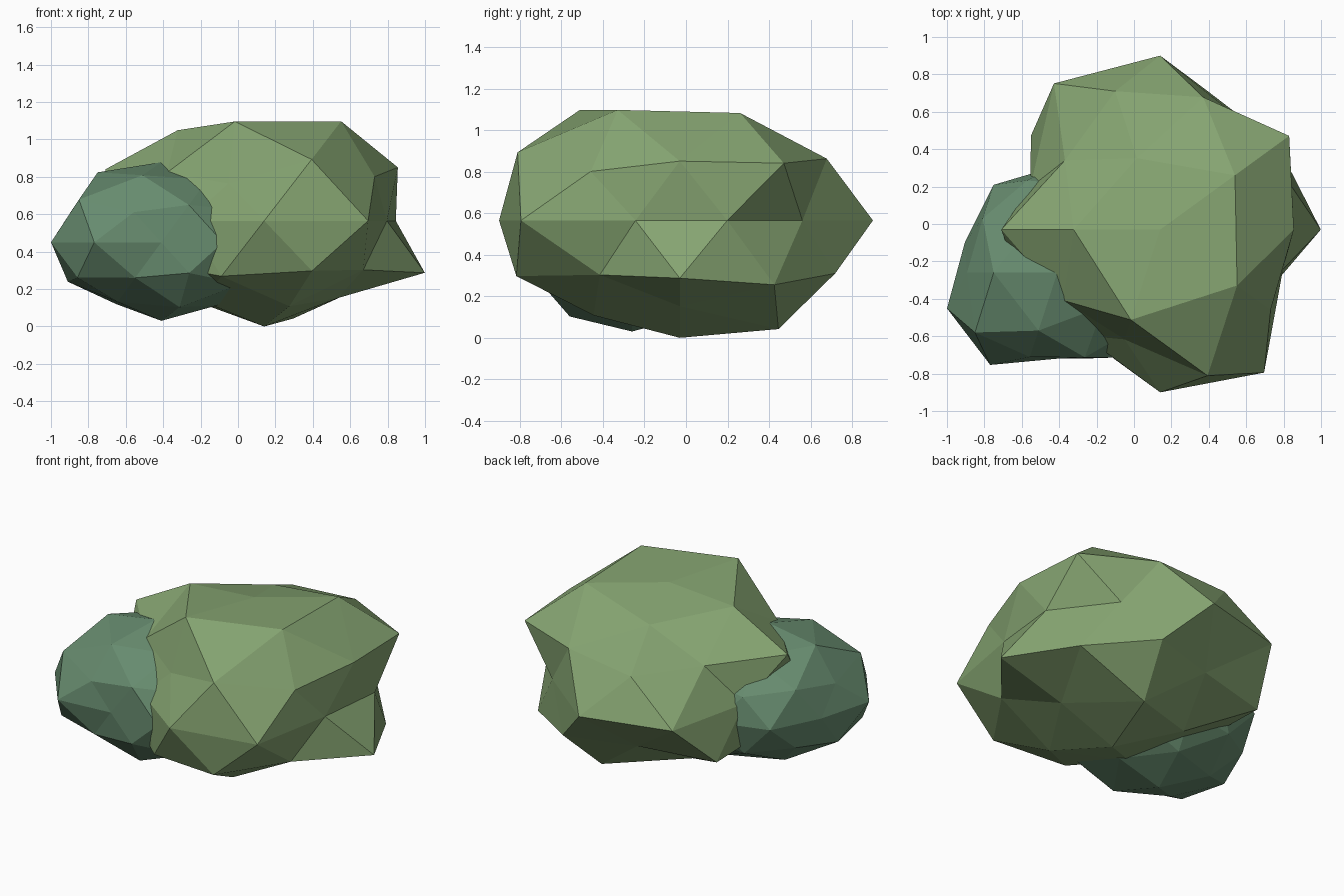
import bpy, bmesh
from math import atan2, degrees

if "Cube" in bpy.data.objects:
    bpy.data.objects.remove(bpy.data.objects["Cube"])


def bush(name, centre, squash, scales, colour):
    """Icosphere with each point pushed in or out, listed from top to bottom by azimuth."""
    bm = bmesh.new()
    bmesh.ops.create_icosphere(bm, subdivisions=2, radius=1)
    for v in bm.verts:
        v.co.x, v.co.y = -v.co.x, -v.co.y

    def key(v):
        az = 0 if abs(v.co.z) > 0.99 else round(degrees(atan2(v.co.y, v.co.x))) % 360
        return (-round(v.co.z, 2), az)

    for v, s in zip(sorted(bm.verts, key=key), scales):
        v.co *= s
        v.co.z *= squash
    mesh = bpy.data.meshes.new(name)
    bm.to_mesh(mesh)
    bm.free()
    mat = bpy.data.materials.new(name + "_green")
    mat.diffuse_color = (*colour, 1)
    mat.use_nodes = True
    mat.node_tree.nodes["Principled BSDF"].inputs["Base Color"].default_value = mat.diffuse_color
    mesh.materials.append(mat)
    ob = bpy.data.objects.new(name, mesh)
    ob.location = centre
    bpy.context.collection.objects.link(ob)


# Large bush
bush("large_bush", (0.14, -0.03, 0.565), 0.647, [
    .80,
    .94, .764, .88, .965, .967,
    .84, .875, .74, .756, .965,
    .953, .87, .95, .69, .816,
    .74, .73, .93, .966, .73, .80, .70, .87, .945, .69,
    .96, .88, .955, .80, .925,
    .91, .76, .80, .87, .77,
    .75, .95, .80, .78, .83,
    .873], (0.235, 0.37, 0.165))

# Small bush tucked into the front left
bush("small_bush", (-0.41, -0.26, 0.45), 0.68, [
    .63,
    .60, .60, .647, .62, .58,
    .55, .57, .58, .64, .56,
    .57, .58, .54, .53, .57,
    .57, .57, .57, .58, .52, .62, .61, .46, .56, .53,
    .55, .57, .55, .62, .54,
    .57, .57, .588, .53, .62,
    .58, .59, .57, .55, .60,
    .617], (0.135, 0.26, 0.158))
